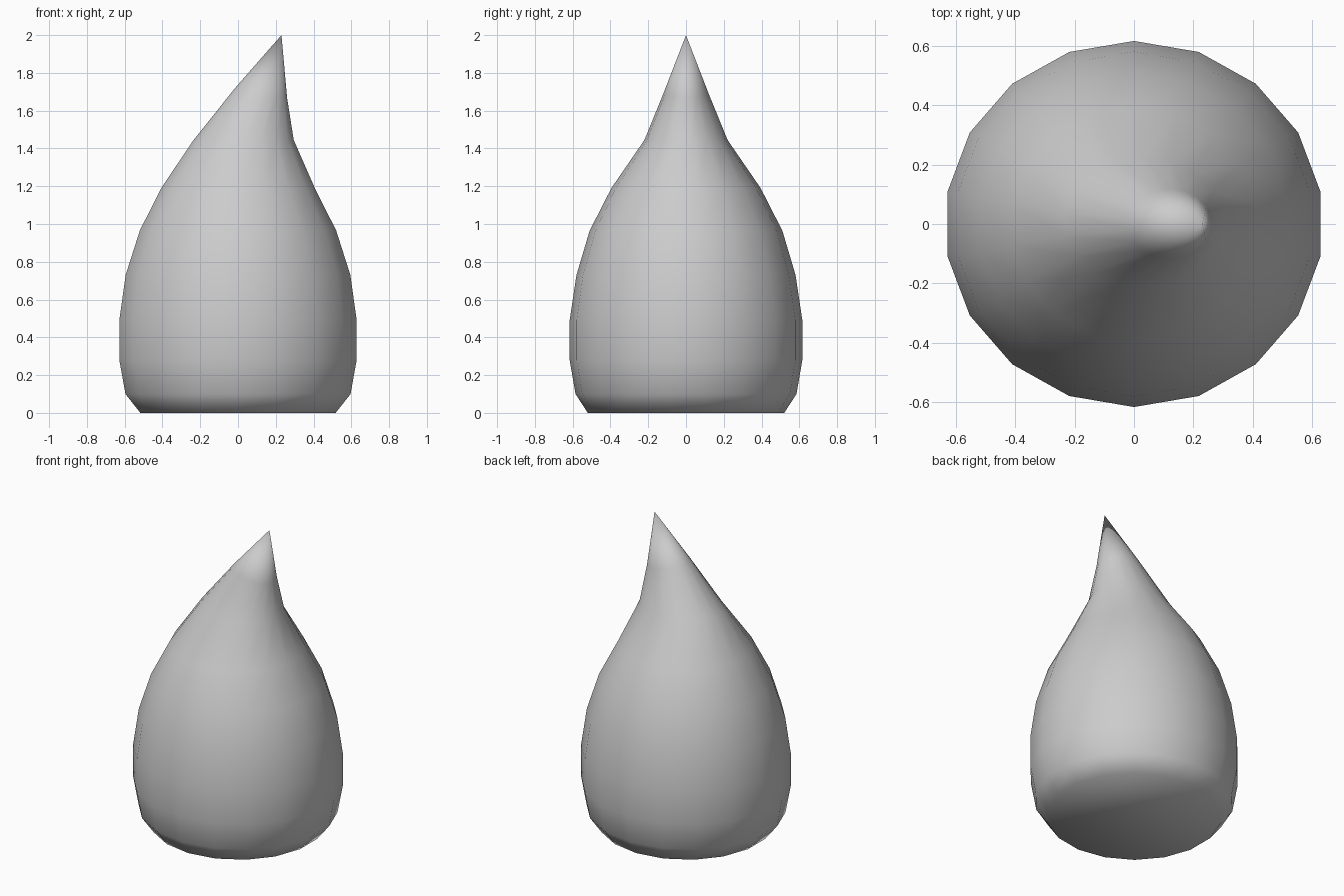
import bpy, bmesh, math

if "Cube" in bpy.data.objects:
    bpy.data.objects.remove(bpy.data.objects["Cube"])

SIDES = 18
# Rings: centre x, height, half width x, half depth y, tilt (rise on the left side)
RINGS = [
    (0.00, 0.00, 0.525, 0.52, 0.0),
    (0.00, 0.10, 0.605, 0.585, 0.0),
    (0.00, 0.28, 0.638, 0.616, 0.0),
    (0.00, 0.49, 0.638, 0.616, 0.0),
    (0.00, 0.73, 0.604, 0.58, 0.0),
    (0.00, 0.965, 0.528, 0.51, 0.0),
    (0.00, 1.19, 0.413, 0.395, 0.0),
    (0.03, 1.445, 0.269, 0.22, 0.0),
    (0.123, 1.695, 0.139, 0.118, 0.027),
]
TIP = (0.23, 0.0, 2.0)

bm = bmesh.new()
loops = []
for cx, z, rx, ry, tilt in RINGS:
    ring = []
    for i in range(SIDES):
        a = math.radians(10 + 360 * i / SIDES)
        ring.append(bm.verts.new((cx + rx * math.cos(a), ry * math.sin(a),
                                  z - tilt * math.cos(a))))
    loops.append(ring)

# Walls between neighbouring rings
for low, high in zip(loops, loops[1:]):
    for i in range(SIDES):
        j = (i + 1) % SIDES
        bm.faces.new((low[i], low[j], high[j], high[i]))

# Bent tip and flat base
tip = bm.verts.new(TIP)
for i in range(SIDES):
    bm.faces.new((loops[-1][i], loops[-1][(i + 1) % SIDES], tip))
bm.faces.new(list(reversed(loops[0])))

for f in bm.faces:
    f.smooth = True
mesh = bpy.data.meshes.new("droplet_body")
bm.to_mesh(mesh)
bm.free()
body = bpy.data.objects.new("droplet_body", mesh)
bpy.context.collection.objects.link(body)
